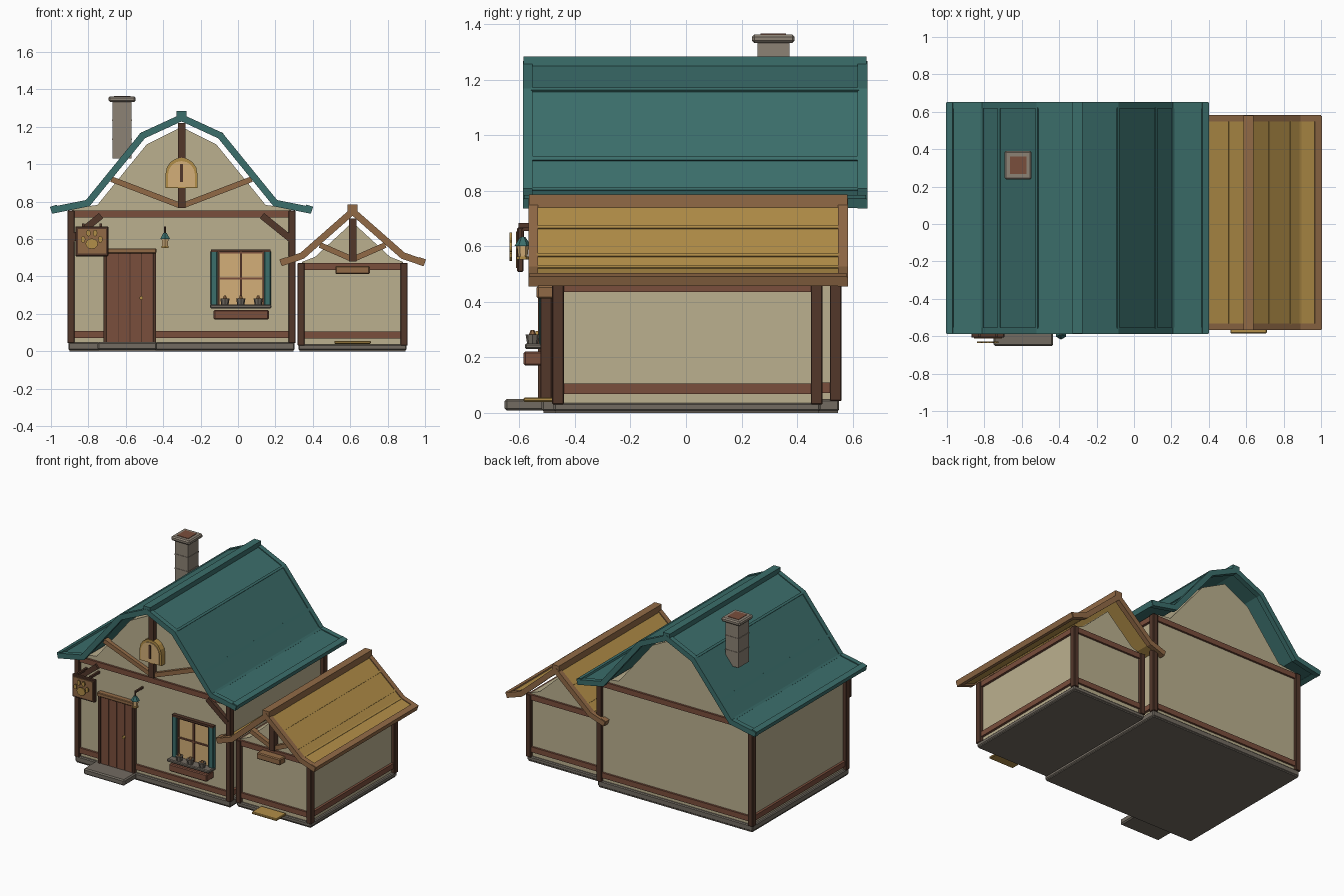
import bpy, bmesh, math
from mathutils import Vector

if "Cube" in bpy.data.objects:
    bpy.data.objects.remove(bpy.data.objects["Cube"])


def mat(name, r, g, b):
    m = bpy.data.materials.new(name)
    lin = [((c / 255 + 0.055) / 1.055) ** 2.4 for c in (r, g, b)]
    m.diffuse_color = (*lin, 1)
    m.use_nodes = True
    m.node_tree.nodes["Principled BSDF"].inputs["Base Color"].default_value = m.diffuse_color
    return m


PLASTER = mat("plaster", 187, 176, 143)
DARK = mat("dark_wood", 82, 55, 42)
RED = mat("red_wood", 122, 78, 60)
TAN = mat("tan_wood", 145, 106, 70)
TEAL = mat("teal", 59, 110, 107)
OCHRE = mat("ochre", 178, 142, 72)
STONE = mat("dark_stone", 114, 107, 97)
BRICK = mat("light_stone", 140, 130, 117)
GLOW = mat("window_glow", 212, 175, 120)


def finish(name, bm, m, bevel=0):
    bmesh.ops.recalc_face_normals(bm, faces=bm.faces)
    me = bpy.data.meshes.new(name)
    bm.to_mesh(me)
    bm.free()
    me.materials.append(m)
    ob = bpy.data.objects.new(name, me)
    bpy.context.collection.objects.link(ob)
    if bevel:
        mod = ob.modifiers.new("bevel", 'BEVEL')
        mod.width = bevel
        mod.segments = 1
    return ob


def prism(name, pts, y0, y1, m, bevel=0):
    """Extrude an x-z outline along y."""
    bm = bmesh.new()
    a = [bm.verts.new((x, y0, z)) for x, z in pts]
    b = [bm.verts.new((x, y1, z)) for x, z in pts]
    n = len(pts)
    bm.faces.new(a)
    bm.faces.new(b[::-1])
    for i in range(n):
        bm.faces.new((a[i], a[(i + 1) % n], b[(i + 1) % n], b[i]))
    return finish(name, bm, m, bevel)


def box(name, x0, x1, y0, y1, z0, z1, m, bevel=0):
    return prism(name, [(x0, z0), (x1, z0), (x1, z1), (x0, z1)], y0, y1, m, bevel)


def beam(name, p, q, w, y0, y1, m):
    """Slanted timber between two x-z points."""
    p, q = Vector(p), Vector(q)
    d = (q - p).normalized()
    s = Vector((-d.y, d.x)) * w / 2
    return prism(name, [p + s, q + s, q - s, p - s], y0, y1, m)


def cone(name, c, r1, r2, h, m, sides=8):
    bm = bmesh.new()
    bmesh.ops.create_cone(bm, cap_ends=True, segments=sides, radius1=r1, radius2=r2, depth=h)
    bmesh.ops.translate(bm, verts=bm.verts, vec=c)
    return finish(name, bm, m)


def disc(name, x, z, rx, rz, y0, y1, m):
    pts = [(x + rx * math.cos(t * math.pi / 6), z + rz * math.sin(t * math.pi / 6)) for t in range(12)]
    return prism(name, pts, y0, y1, m)


def offset(path, d):
    """Shift an open x-z path sideways, with mitred corners."""
    out = []
    for i, p in enumerate(path):
        dirs = [(path[j + 1] - path[j]).normalized() for j in (i - 1, i) if 0 <= j < len(path) - 1]
        ns = [Vector((-v.y, v.x)) for v in dirs]
        n = sum(ns, Vector((0, 0))).normalized()
        out.append(p + n * d / n.dot(ns[0]))
    return out


def roof(name, cx, half, y0, y1, m, trim, battens):
    path = [Vector((cx - x, z)) for x, z in reversed(half)] + [Vector((cx + x, z)) for x, z in half[1:]]
    prism(name, path + offset(path, -0.02)[::-1], y0 + 0.01, y1 - 0.01, m)
    band = offset(path, 0.006) + offset(path, -0.03)[::-1]
    for tag, a in (("front", y0), ("back", y1 - 0.035)):
        prism(f"{name}_{tag}_trim", band, a, a + 0.035, trim)
    zr, (ex, ez) = half[0][1], half[-1]
    box(name + "_ridge_cap", cx - 0.027, cx + 0.027, y0 + 0.002, y1 - 0.002, zr - 0.025, zr + 0.022, trim)
    for s in (-1, 1):
        beam(name + "_eave_trim", (cx + s * (ex - 0.036), ez + 0.002), (cx + s * ex, ez - 0.01),
             0.036, y0 + 0.005, y1 - 0.005, trim)
        # raised seams along the slope
        for (x, z), (dx, dz) in battens:
            beam(name + "_seam", (cx + s * (x - dx), z + dz), (cx + s * (x + dx), z - dz),
                 0.012, y0 + 0.03, y1 - 0.03, m)


def house(name, x0, x1, y0, y1, zb, zt, gable, base):
    """Stone base, plaster body with gables, corner posts and rails."""
    box(name + "_base", x0 + 0.005, x1 - 0.005, y0 + 0.005, y1 - 0.008, 0.006, base, STONE, 0.006)
    box(name + "_base_slab", x0 + 0.012, x1 - 0.012, y0 + 0.012, y1 - 0.012, 0, 0.02, STONE)
    c = (x0 + x1) / 2
    outline = [(x0 + 0.025, base - 0.005), (x1 - 0.025, base - 0.005)]
    outline += [(c + x, z) for x, z in gable] + [(c - x, z) for x, z in gable[-2::-1]]
    prism(name + "_walls", outline, y0 + 0.022, y1 - 0.022, PLASTER)
    for px in (x0, x1 - 0.038):
        for py in (y0, y1 - 0.042):
            box(name + "_post", px, px + 0.038, py, py + 0.042, base - 0.005, zt - 0.003, DARK, 0.003)
    for tag, z in (("sill", zb), ("top", zt - 0.04)):
        for py in (y0 + 0.008, y1 - 0.028):
            box(f"{name}_{tag}_rail", x0 + 0.03, x1 - 0.03, py, py + 0.02, z, z + 0.037, RED)
        for px in (x0 + 0.008, x1 - 0.028):
            box(f"{name}_{tag}_side_rail", px, px + 0.02, y0 + 0.03, y1 - 0.03, z, z + 0.037, RED)


# Main house and side annex
CX, AX = -0.302, 0.613
house("main", -0.912, 0.308, -0.525, 0.56, 0.072, 0.755,
      [(0.585, 0.75), (0.585, 0.765), (0.45, 0.782), (0.187, 1.105), (0, 1.20)], 0.048)
house("annex", 0.318, 0.907, -0.482, 0.492, 0.068, 0.475,
      [(0.27, 0.47), (0.27, 0.478), (0.2, 0.505), (0, 0.69)], 0.036)
roof("main_roof", CX, [(0, 1.262), (0.215, 1.163), (0.508, 0.803), (0.698, 0.765)], -0.588, 0.653, TEAL, TEAL,
     [((0.215, 1.163), (0.006, 0.005)), ((0.417, 0.915), (0.006, 0.0075)), ((0.508, 0.803), (0.006, 0.005))])
roof("annex_roof", AX, [(0, 0.764), (0.275, 0.522), (0.386, 0.484)], -0.568, 0.583, OCHRE, TAN,
     [((0.11, 0.667), (0.005, 0.0045)), ((0.225, 0.566), (0.005, 0.0045)), ((0.275, 0.522), (0.005, 0.003))])

# Gable timbers and knee braces on the front
box("main_king_post", CX - 0.02, CX + 0.02, -0.54, -0.49, 0.765, 1.22, DARK)
box("annex_king_post", AX - 0.02, AX + 0.02, -0.5, -0.45, 0.48, 0.71, DARK)
for s in (-1, 1):
    beam("main_gable_brace", (CX + s * 0.375, 0.92), (CX + s * 0.015, 0.782), 0.03, -0.53, -0.49, TAN)
    beam("annex_gable_brace", (AX + s * 0.175, 0.568), (AX + s * 0.015, 0.498), 0.03, -0.49, -0.45, TAN)
    beam("knee_brace", (CX + s * 0.43, 0.725), (CX + s * 0.585, 0.60), 0.036, -0.53, -0.49, DARK)

# Arched attic window
def arch(w, z0, z1):
    return [(CX - w, z0), (CX + w, z0)] + [
        (CX + w * math.cos(t * math.pi / 8), z1 + w * math.sin(t * math.pi / 8)) for t in range(9)]


prism("attic_window_frame", arch(0.085, 0.872, 0.95), -0.545, -0.50, OCHRE)
prism("attic_window_pane", arch(0.072, 0.878, 0.945), -0.55, -0.54, GLOW)
box("attic_window_bar", CX - 0.007, CX + 0.007, -0.556, -0.545, 0.905, 1.0, DARK)

# Chimney
box("chimney", -0.67, -0.57, 0.257, 0.372, 1.03, 1.34, BRICK)
for z in (1.13, 1.23):
    box("chimney_course", -0.673, -0.567, 0.254, 0.375, z, z + 0.008, BRICK)
box("chimney_cap", -0.692, -0.547, 0.238, 0.391, 1.333, 1.363, BRICK, 0.008)
box("chimney_opening", -0.663, -0.576, 0.268, 0.361, 1.355, 1.366, RED)

# Door with planks, frame, knob and step
for i in range(4):
    x = -0.7 + i * 0.062
    box("door_plank", x, x + 0.058, -0.528, -0.49, 0.05, 0.525, RED)
box("door_backing", -0.705, -0.45, -0.52, -0.49, 0.05, 0.525, DARK)
for x in (-0.718, -0.452):
    box("door_jamb", x, x + 0.014, -0.533, -0.49, 0.05, 0.525, DARK)
box("door_lintel", -0.725, -0.437, -0.54, -0.49, 0.523, 0.55, TAN, 0.004)
disc("door_knob", -0.517, 0.285, 0.01, 0.01, -0.542, -0.525, OCHRE)
box("door_step", -0.75, -0.432, -0.653, -0.507, 0.008, 0.05, STONE, 0.008)

# Front window with shutters, sill and planter
box("window_pane", -0.107, 0.142, -0.513, -0.49, 0.24, 0.53, GLOW)
box("window_head", -0.145, 0.175, -0.53, -0.49, 0.53, 0.545, DARK)
for x in (-0.146, 0.14):
    box("window_shutter", x, x + 0.036, -0.53, -0.49, 0.235, 0.537, TEAL, 0.004)
for x in (-0.108, 0.012, 0.132):
    box("window_upright", x, x + 0.01, -0.522, -0.5, 0.24, 0.53, RED)
for z in (0.385, 0.522):
    box("window_crossbar", -0.107, 0.142, -0.521, -0.5, z, z + 0.01, RED)
box("window_sill", -0.15, 0.178, -0.58, -0.495, 0.23, 0.25, STONE, 0.005)
box("planter", -0.13, 0.165, -0.585, -0.505, 0.17, 0.222, RED, 0.006)
for x in (-0.07, 0.015, 0.108):
    cone("flower_pot", (x, -0.553, 0.265), 0.019, 0.025, 0.036, STONE)
    cone("pot_plant", (x, -0.553, 0.29), 0.014, 0.006, 0.018, TAN, 6)

# Hanging sign with a painted paw
box("sign_frame", -0.87, -0.693, -0.608, -0.585, 0.508, 0.668, DARK, 0.004)
box("sign_face", -0.856, -0.707, -0.613, -0.605, 0.522, 0.654, TAN)
disc("paw_pad", -0.782, 0.575, 0.033, 0.028, -0.635, -0.627, OCHRE)
for dx, z in ((-0.046, 0.598), (-0.018, 0.632), (0.018, 0.632), (0.046, 0.598)):
    disc("paw_toe", -0.782 + dx, z, 0.012, 0.018, -0.635, -0.627, OCHRE)
for x in (-0.835, -0.74):
    box("sign_bracket", x, x + 0.014, -0.603, -0.5, 0.668, 0.684, DARK)

# Wall lantern
LX, LY = -0.39, -0.588
cone("lantern_light", (LX, LY, 0.582), 0.017, 0.021, 0.04, GLOW, 6)
cone("lantern_foot", (LX, LY, 0.558), 0.022, 0.022, 0.01, OCHRE, 6)
cone("lantern_roof", (LX, LY, 0.617), 0.03, 0.01, 0.032, TEAL, 6)
cone("lantern_hook", (LX, LY, 0.647), 0.005, 0.005, 0.036, DARK, 6)
box("lantern_arm", LX - 0.006, LX + 0.006, LY, -0.5, 0.655, 0.667, DARK)

# Annex sign board and doormat
box("annex_board", 0.52, 0.705, -0.538, -0.475, 0.412, 0.457, TAN, 0.006)
box("annex_mat", 0.515, 0.71, -0.585, -0.475, 0.04, 0.056, OCHRE, 0.004)
